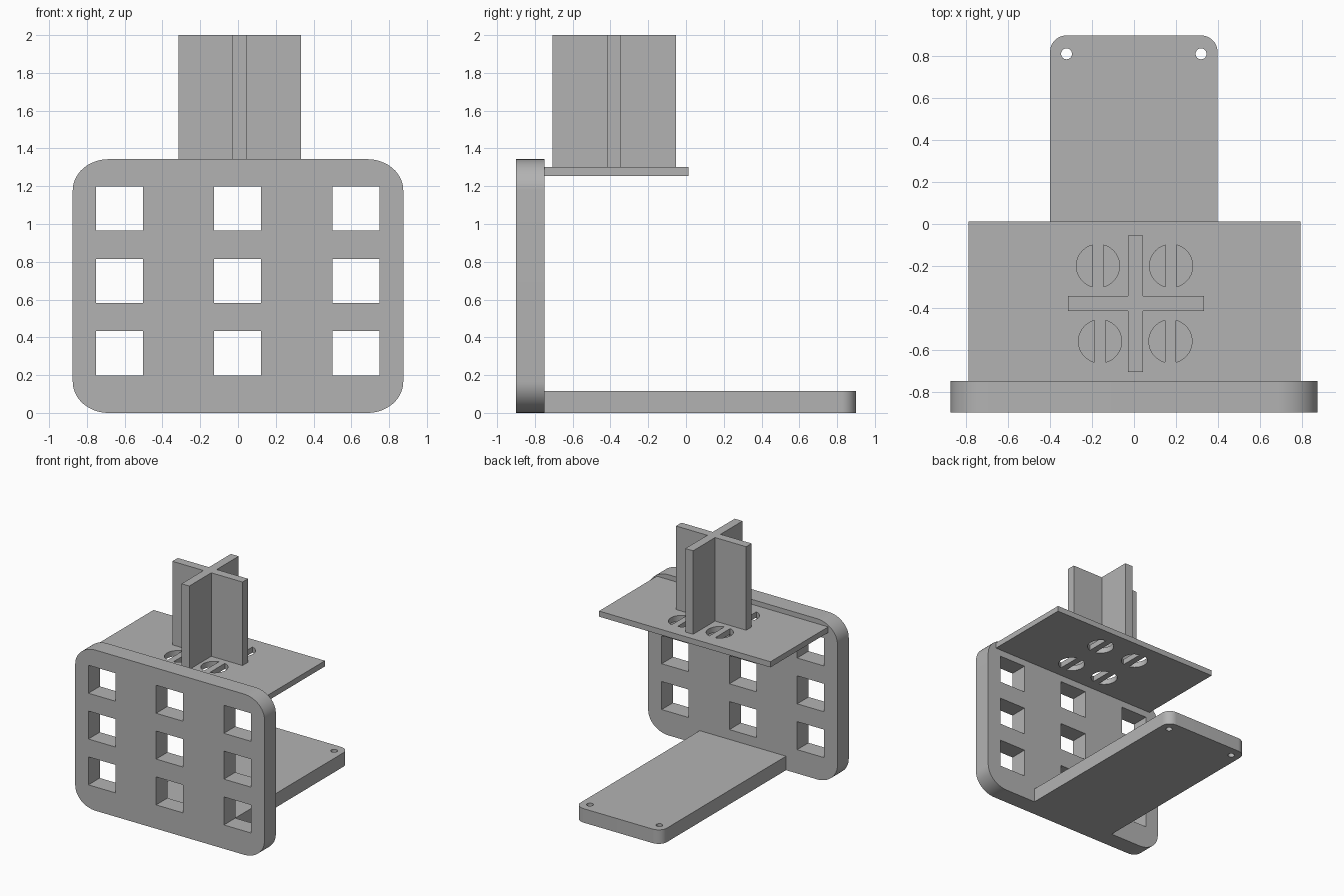
import bpy
import bmesh
import math
from mathutils import Vector

if "Cube" in bpy.data.objects:
    bpy.data.objects.remove(bpy.data.objects["Cube"], do_unlink=True)

grey = bpy.data.materials.new("plain grey")
grey.use_nodes = True
colour = (0.45, 0.45, 0.45, 1)
grey.diffuse_color = colour
grey.node_tree.nodes["Principled BSDF"].inputs["Base Color"].default_value = colour


def prism(name, outline, low, high, axis="z"):
    """Extrude a 2D outline along z (outline in x, y) or y (outline in x, z)."""
    bm = bmesh.new()
    place = (lambda u, v: (u, v, low)) if axis == "z" else (lambda u, v: (u, low, v))
    face = bm.faces.new([bm.verts.new(place(u, v)) for u, v in outline])
    grown = bmesh.ops.extrude_face_region(bm, geom=[face])
    step = Vector((0, 0, high - low)) if axis == "z" else Vector((0, high - low, 0))
    bmesh.ops.translate(bm, vec=step,
                        verts=[g for g in grown["geom"] if isinstance(g, bmesh.types.BMVert)])
    bmesh.ops.recalc_face_normals(bm, faces=bm.faces)
    mesh = bpy.data.meshes.new(name)
    bm.to_mesh(mesh)
    bm.free()
    mesh.materials.append(grey)
    obj = bpy.data.objects.new(name, mesh)
    bpy.context.collection.objects.link(obj)
    return obj


def rect(u0, u1, v0, v1):
    return [(u0, v0), (u1, v0), (u1, v1), (u0, v1)]


def arc(cu, cv, ru, rv, start, end, steps=16):
    angles = [start + (end - start) * i / steps for i in range(steps + 1)]
    return [(cu + ru * math.cos(a), cv + rv * math.sin(a)) for a in angles]


def rounded(u0, u1, v0, v1, ru, rv):
    """Rectangle with four elliptical corners."""
    corners = [(u1 - ru, v1 - rv), (u0 + ru, v1 - rv), (u0 + ru, v0 + rv), (u1 - ru, v0 + rv)]
    points = []
    for i, (cu, cv) in enumerate(corners):
        points += arc(cu, cv, ru, rv, i * math.pi / 2, (i + 1) * math.pi / 2)
    return points


def cut(target, cutters):
    """Subtract the cutters, then remove them."""
    for cutter in cutters:
        mod = target.modifiers.new("cut", "BOOLEAN")
        mod.operation = "DIFFERENCE"
        mod.solver = "EXACT"
        mod.object = cutter
        cutter.hide_render = True
    bpy.context.view_layer.update()
    result = bpy.data.meshes.new_from_object(
        target.evaluated_get(bpy.context.evaluated_depsgraph_get()))
    target.modifiers.clear()
    target.data = result
    for cutter in cutters:
        bpy.data.objects.remove(cutter, do_unlink=True)


# Front panel with a three by three grid of square windows
panel = prism("front_panel", rounded(-0.875, 0.875, 0, 1.343, 0.19, 0.165), -0.9, -0.75, "y")
cut(panel, [prism("window_cutter", rect(x - 0.125, x + 0.125, z - 0.117, z + 0.117), -1, -0.6, "y")
            for x in (-0.628, -0.002, 0.625) for z in (0.316, 0.699, 1.082)])

# Base tongue with rounded back corners and two screw holes
base_outline = ([(-0.4, -0.75), (0.398, -0.75)]
                + arc(0.318, 0.825, 0.08, 0.075, 0, math.pi / 2)
                + arc(-0.32, 0.825, 0.08, 0.075, math.pi / 2, math.pi))
base = prism("base_tongue", base_outline, 0, 0.117)
cut(base, [prism("screw_cutter", arc(x, 0.812, 0.026, 0.026, 0, math.tau, 32)[:-1], -0.1, 0.3)
           for x in (-0.322, 0.32)])

# Shelf with four round holes, each crossed by a bar
shelf = prism("shelf", rect(-0.79, 0.795, -0.75, 0.013), 1.255, 1.302)
moons = []
for x, y in ((-0.172, -0.2), (0.177, -0.2), (-0.162, -0.56), (0.174, -0.56)):
    half_gap = math.acos(0.027 / 0.103)
    for turn in (0, math.pi):
        moons.append(prism("moon_cutter",
                           arc(x, y, 0.103, 0.103, turn - half_gap, turn + half_gap, 24), 1.1, 1.5))
cut(shelf, moons)

# Cross-shaped post standing on the shelf
cx, cy, t = 0.008, -0.38, 0.036
left, right, front, back = -0.316, 0.333, -0.706, -0.054
post = prism("cross_post", [
    (cx - t, front), (cx + t, front), (cx + t, cy - t), (right, cy - t),
    (right, cy + t), (cx + t, cy + t), (cx + t, back), (cx - t, back),
    (cx - t, cy + t), (left, cy + t), (left, cy - t), (cx - t, cy - t)], 1.302, 2)

# Smooth the rounded corners and keep the edges sharp
bpy.ops.object.select_all(action="DESELECT")
for obj in (panel, base, shelf, post):
    obj.select_set(True)
bpy.context.view_layer.objects.active = panel
bpy.ops.object.shade_smooth_by_angle(angle=math.radians(30))
